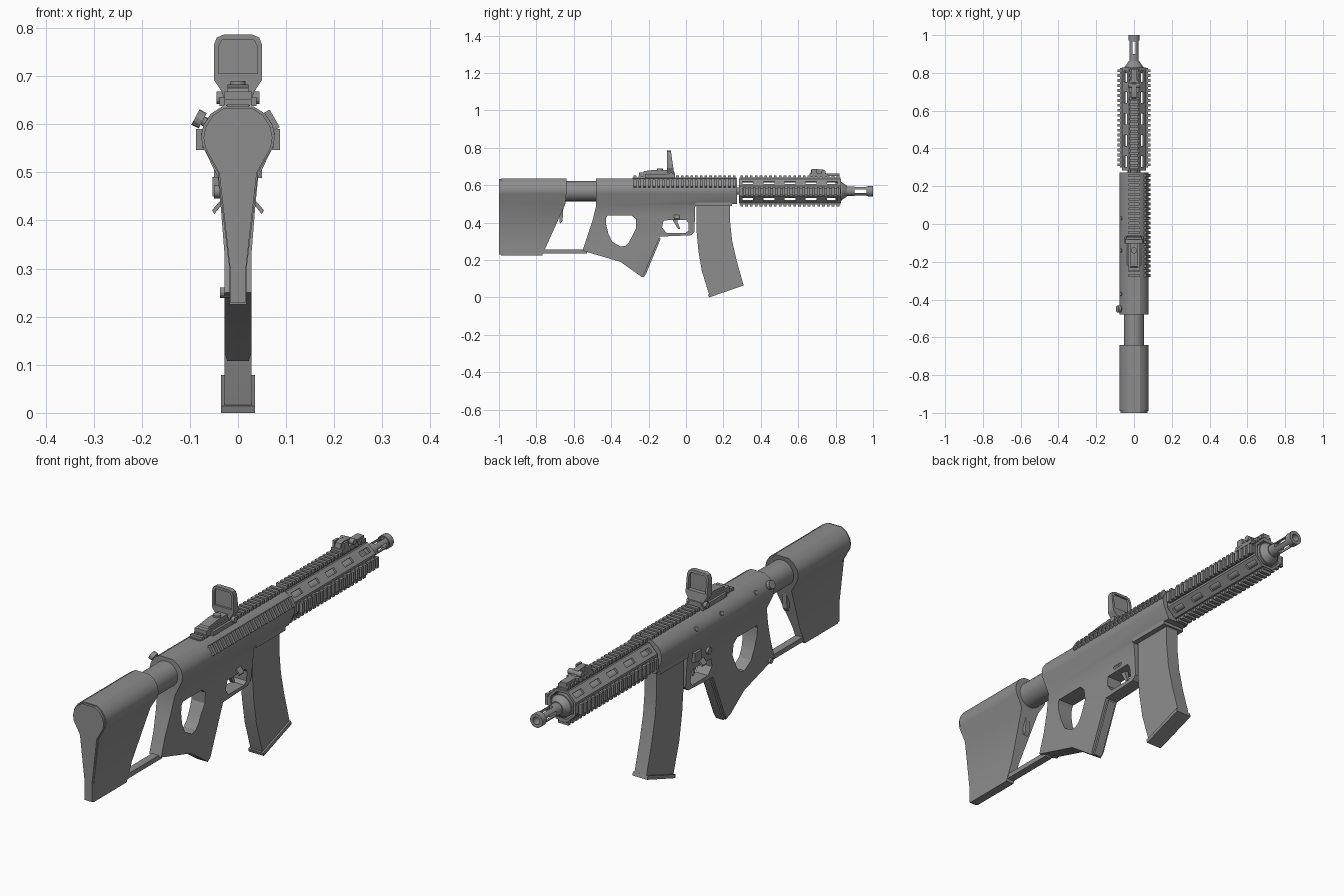
import bpy, bmesh, math
from mathutils import Vector, Matrix

if "Cube" in bpy.data.objects:
    bpy.data.objects.remove(bpy.data.objects["Cube"])

CZ = 0.568  # height of the bore axis
steel = bpy.data.materials.new("gunmetal_grey")
steel.diffuse_color = (0.27, 0.27, 0.27, 1)
steel.use_nodes = True
steel.node_tree.nodes["Principled BSDF"].inputs["Base Color"].default_value = steel.diffuse_color


def finish(name, bm):
    bmesh.ops.recalc_face_normals(bm, faces=bm.faces)
    me = bpy.data.meshes.new(name)
    bm.to_mesh(me)
    bm.free()
    me.materials.append(steel)
    ob = bpy.data.objects.new(name, me)
    bpy.context.collection.objects.link(ob)
    return ob


def prism(name, pts, a, b, axis="y"):
    """Extrude a closed outline; pts are (x,z) for axis y, (y,z) for axis x. Ends may be functions of z."""
    bm = bmesh.new()
    rings = []
    for end in (a, b):
        e = end if callable(end) else (lambda z, v=end: v)
        rings.append([bm.verts.new((p, e(z), z) if axis == "y" else (e(z), p, z)) for p, z in pts])
    n = len(pts)
    for i in range(n):
        j = (i + 1) % n
        bm.faces.new((rings[0][i], rings[0][j], rings[1][j], rings[1][i]))
    bm.faces.new(rings[0])
    bm.faces.new(rings[1][::-1])
    return finish(name, bm)


def add_box(bm, center, size, angle=0.0):
    """Box tilted about the y axis through the bore by angle."""
    m = (Matrix.Translation((0, 0, CZ)) @ Matrix.Rotation(-angle, 4, "Y")
         @ Matrix.Translation(Vector(center) - Vector((0, 0, CZ))) @ Matrix.Diagonal((*size, 1)))
    bmesh.ops.create_cube(bm, size=1, matrix=m)


def box(name, x0, x1, y0, y1, z0, z1, angle=0.0):
    bm = bmesh.new()
    add_box(bm, ((x0 + x1) / 2, (y0 + y1) / 2, (z0 + z1) / 2), (x1 - x0, y1 - y0, z1 - z0), angle)
    return finish(name, bm)


def rod(name, p0, p1, r0, r1=None, seg=16):
    p0, p1 = Vector(p0), Vector(p1)
    d = p1 - p0
    bm = bmesh.new()
    m = Matrix.Translation((p0 + p1) / 2) @ d.to_track_quat("Z", "Y").to_matrix().to_4x4()
    bmesh.ops.create_cone(bm, cap_ends=True, segments=seg, radius1=r0,
                          radius2=r0 if r1 is None else r1, depth=d.length, matrix=m)
    return finish(name, bm)


def cut(ob, tool, op="DIFFERENCE"):
    mod = ob.modifiers.new("cut", "BOOLEAN")
    mod.object, mod.operation, mod.solver = tool, op, "EXACT"
    bpy.context.view_layer.objects.active = ob
    bpy.ops.object.modifier_apply(modifier=mod.name)
    bpy.data.objects.remove(tool)


def mirrored(half):
    return half + [(-x, z) for x, z in reversed(half)]


def rail(name, deg, r0, r1, half, y0, y1, pitch=0.025):
    """Toothed accessory rail facing outward at an angle around the bore."""
    bm = bmesh.new()
    a = math.radians(deg)
    mid = (r0 + r1) / 2
    add_box(bm, ((r0 + mid) / 2, (y0 + y1) / 2, CZ), (mid - r0, y1 - y0, half * 1.6), a)
    n = int((y1 - y0) / pitch)
    for i in range(n):
        y = y0 + (i + 0.5) * (y1 - y0) / n
        add_box(bm, (r0 * 0.3 + r1 * 0.7, y, CZ), ((r1 - r0) * 0.6, pitch * 0.58, half * 2), a)
    return finish(name, bm)


def octagon(flat):
    r = flat / math.cos(math.pi / 8)
    return [(r * math.cos((i + .5) * math.pi / 4), CZ + r * math.sin((i + .5) * math.pi / 4)) for i in range(8)]


# Shoulder stock: tapered section with a raked front edge
stock_half = [(.018, .225), (.018, .3), (.042, .5), (.073, .553), (.077, .575), (.072, .598), (.056, .622), (.032, .637)]
prism("stock", mirrored(stock_half), -.99, lambda z: -.64 if z > .505 else -.645 - (.5 - z) * .45)
pad = [(x * .93, .43 + (z - .43) * .98) for x, z in stock_half]
prism("butt_pad", mirrored(pad), -1, -.985)
rod("buffer_tube", (0, -.66, CZ), (0, -.46, CZ), .054, seg=24)
box("lower_strut", -.016, .016, -.78, -.53, .235, .255)
prism("stock_latch", [(-.68, .49), (-.655, .49), (-.66, .41), (-.67, .395), (-.675, .4)], -.01, .01, "x")

# Receiver with thumbhole grip: section trimmed by the side silhouette
body_half = [(.02, .1), (.028, .125), (.028, .33), (.036, .43), (.042, .49), (.073, .553), (.077, .578),
             (.071, .6), (.056, .622), (.032, .637)]
receiver = prism("receiver_and_grip", mirrored(body_half), -.6, .272)
side = [(-.48, .7), (-.48, .49), (-.5, .41), (-.553, .25), (-.35, .19), (-.235, .108), (-.222, .13), (-.14, .325),
        (.025, .332), (.045, .35), (.05, .5), (.3, .5), (.3, .7)]
cut(receiver, prism("side_cutter", side, -.2, .2, "x"), "INTERSECT")
thumbhole = [(-.42, .438), (-.29, .438), (-.268, .418), (-.266, .37), (-.305, .295), (-.325, .276), (-.35, .272),
             (-.395, .298), (-.415, .34), (-.427, .39), (-.427, .425)]
cut(receiver, prism("thumbhole_cutter", thumbhole, -.2, .2, "x"))
guard = [(-.12, .412), (.0, .415), (.012, .4), (.014, .358), (0, .345), (-.105, .345), (-.128, .375)]
cut(receiver, prism("guard_cutter", guard, -.2, .2, "x"))
prism("trigger", [(-.075, .42), (-.045, .42), (-.045, .4), (-.03, .365), (-.042, .365), (-.06, .395)], -.008, .008, "x")
prism("grip_front_strap", [(-.238, .112), (-.225, .108), (-.212, .13), (-.135, .315), (-.15, .32)], -.018, .018, "x")

# Magazine well, curved magazine and its sloped floor plate
box("magazine_well", -.05, .05, .05, .245, .488, .553)
prism("magazine", [(.057, .54), (.057, .35), (.066, .25), (.085, .14), (.125, .012), (.305, .075), (.27, .2),
                   (.247, .3), (.236, .4), (.236, .54)], -.028, .028, "x")
prism("magazine_floor_plate", [(.118, .014), (.123, 0), (.309, .064), (.304, .079)], -.035, .035, "x")

# Handguard: hollow octagon with vent slots on the slanted facets
handguard = prism("handguard", octagon(.064), .283, .828)
cut(handguard, prism("bore_cutter", octagon(.054), .2, .9))
for deg in (45, -45):
    bm = bmesh.new()
    for i in range(5):
        add_box(bm, (0, .33 + i * .113, CZ), (.3, .058, .022), math.radians(deg))
    cut(handguard, finish("slot_cutter", bm))

# Accessory rails
rail("handguard_top_rail", 90, .06, .084, .025, .285, .825)
rail("handguard_bottom_rail", -90, .06, .083, .024, .285, .825)
rail("handguard_right_rail", 0, .06, .087, .022, .3, .825)
rail("handguard_left_rail", 180, .06, .087, .022, .3, .825)
rail("receiver_top_rail", 90, .062, .084, .028, -.285, .27)
rail("receiver_side_rail", 30, .064, .088, .021, -.285, .27)

# Barrel, nut and slotted flash hider
rod("barrel", (0, .2, CZ), (0, .9, CZ), .019)
rod("barrel_nut", (0, .8, CZ), (0, .835, CZ), .05, seg=24)
rod("barrel_collar", (0, .835, CZ), (0, .862, CZ), .046, .028, seg=24)
hider = rod("flash_hider", (0, .86, CZ), (0, .985, CZ), .025, seg=24)
muzzle = rod("muzzle_ring", (0, .972, CZ), (0, 1, CZ), .029, seg=24)
for ob in (hider, muzzle):
    cut(ob, rod("bore_cutter", (0, .905, CZ), (0, 1.1, CZ), .016))
for deg in (0, 90):
    cut(hider, box("prong_cutter", -.1, .1, .9, .966, CZ - .009, CZ + .009, math.radians(deg)))

# Reflex sight
box("sight_base", -.028, .028, -.25, -.06, .645, .668)
prism("sight_housing", [(-.235, .66), (-.225, .675), (-.17, .682), (-.1, .682), (-.07, .66)], -.022, .022, "x")
rod("sight_dial", (0, -.14, .675), (0, -.14, .69), .016)
hood = prism("sight_hood", mirrored([(.028, .652), (.034, .668), (.05, .692), (.05, .765), (.044, .78), (.03, .786)]),
             -.102, lambda z: -.062 - (z - .65) * .14)
cut(hood, prism("window_cutter", mirrored([(.041, .705), (.041, .76), (.033, .775)]), -.2, 0))
prism("sight_glass", mirrored([(.042, .704), (.042, .761), (.034, .776)]), -.093, -.088)
for s in (-1, 1):
    rod("clamp_knob", (s * .025, -.08, .655), (s * .045, -.08, .655), .013, seg=12)
    box("clamp_bar", min(s * .028, s * .038), max(s * .028, s * .038), -.22, -.06, .638, .656)

# Folded front sight
box("front_sight_base", -.026, .026, .66, .76, .645, .662)
prism("front_sight_leaf", [(.665, .66), (.67, .682), (.69, .687), (.74, .682), (.75, .66)], -.013, .013, "x")
box("front_sight_arm", -.016, .016, .75, .82, .648, .662)
rod("front_sight_pivot", (-.032, .735, .67), (.032, .735, .67), .012, seg=12)
for s in (-1, 1):
    box("front_sight_ear", s * .022 - .005, s * .022 + .005, .67, .7, .655, .686)


# Left side controls, pins and charging knob
def radial(name, y, r0, r1, rad, deg=152):
    a = math.radians(deg)
    p = [(r * math.cos(a), y, CZ + r * math.sin(a)) for r in (r0, r1)]
    return rod(name, *p, rad, seg=12)


for y in (.03, -.14, -.37):
    radial("receiver_pin", y, .06, .081, .01)
radial("charging_stem", -.45, .06, .085, .009)
radial("charging_knob", -.45, .083, .1, .018)
box("bolt_catch", -.053, -.03, -.03, .015, .45, .49)
rod("selector_switch", (-.03, -.09, .46), (-.05, -.09, .46), .014)
for s in (-1, 1):
    prism("release_paddle", [(s * .03, .438), (s * .035, .443), (s * .054, .421), (s * .049, .413)], -.065, -.035)
for y, z in ((-.46, .46), (-.52, .25)):
    rod("grip_pin", (-.037, y, z), (-.015, y, z), .011, seg=12)

# Smooth the rounded surfaces while keeping hard edges
bpy.ops.object.select_all(action="SELECT")
bpy.ops.object.shade_smooth_by_angle(angle=math.radians(28))
